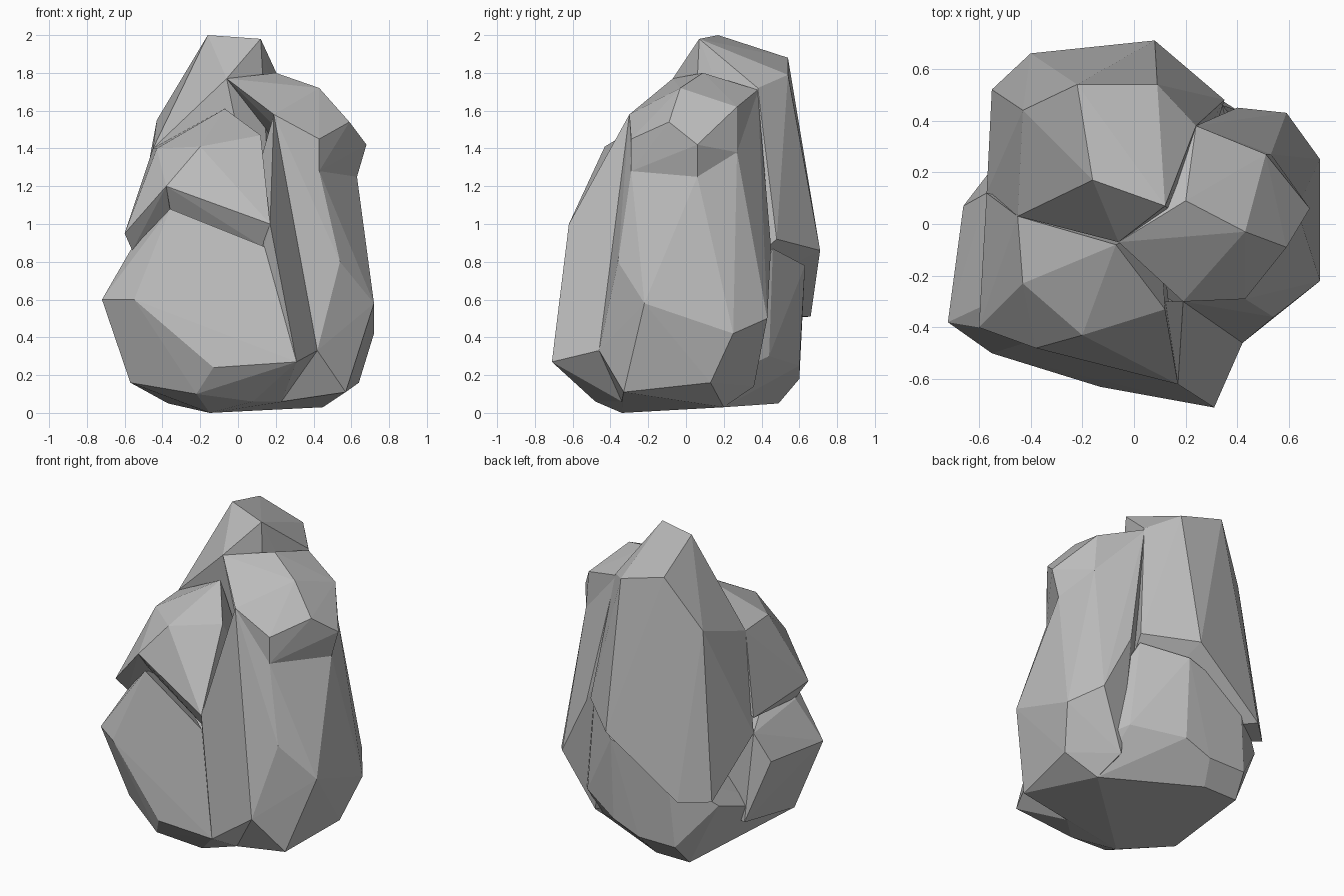
import bpy
import bmesh
from mathutils import Vector

default_cube = bpy.data.objects.get("Cube")
if default_cube:
    bpy.data.objects.remove(default_cube, do_unlink=True)


def make_material(name, value):
    material = bpy.data.materials.new(name)
    material.use_nodes = True
    colour = (value, value, value, 1)
    material.diffuse_color = colour
    shader = material.node_tree.nodes["Principled BSDF"]
    shader.inputs["Base Color"].default_value = colour
    shader.inputs["Roughness"].default_value = 0.9
    return material


stone_grey = make_material("stone grey", 0.5)


def make_boulder(name, *corner_groups):
    """Wrap a faceted convex boulder around a few groups of corners."""
    mesh = bpy.data.meshes.new(name)
    bm = bmesh.new()
    for group in corner_groups:
        for corner in group:
            bm.verts.new(Vector(corner))
    result = bmesh.ops.convex_hull(bm, input=bm.verts[:])
    unused = set(result["geom_interior"]) | set(result["geom_unused"])
    loose = [item for item in unused if isinstance(item, bmesh.types.BMVert)]
    bmesh.ops.delete(bm, geom=loose, context="VERTS")
    # Merge nearly coplanar triangles into broad flat facets
    bmesh.ops.dissolve_limit(bm, angle_limit=0.03,
                             verts=bm.verts[:], edges=bm.edges[:])
    bmesh.ops.recalc_face_normals(bm, faces=bm.faces[:])
    bm.to_mesh(mesh)
    bm.free()
    mesh.materials.append(stone_grey)
    boulder = bpy.data.objects.new(name, mesh)
    bpy.context.collection.objects.link(boulder)
    return boulder


# Corners where neighbouring boulders meet
saddle = (-.06, -.07, 1.77)
notch = (.19, -.3, 1.58)
cleft_foot = (.42, -.46, .33)
front_toe = (.31, -.71, .27)
inner_toe = (.23, -.34, .06)
outer_toe = (.57, -.33, .11)
lip_peak = (-.38, -.48, 1.2)
lip_end = (.17, -.62, 1)
ledge_peak = (-.36, -.44, 1.08)
ledge_end = (.14, -.57, .88)
left_crest = [(-.45, .03, 1.4), (-.43, -.23, 1.4)]

# Tall boulder at the back: summit, shoulders, foot
summit = [(-.16, .17, 2), (.12, .07, 1.98),
          (-.22, .54, 1.88), (.09, .54, 1.79)]
shoulders = [(-.43, .44, 1.55), (-.45, .03, 1.4),
             saddle, (.24, .38, 1.72)]
foot = [(.35, .48, .92), (.08, .71, .86), (-.4, .66, .51),
        (-.55, .52, .5), (-.57, .12, .8), (.2, 0, .5)]
make_boulder("back_boulder", summit, shoulders, foot)

# Side boulder: overhanging cap on a broad body
cap_top = [saddle, notch, (.2, .09, 1.8), (.24, .38, 1.71),
           (.43, -.03, 1.72), (.51, .27, 1.62)]
cap_rim = [(.59, -.09, 1.54), (.68, .06, 1.42), (.43, -.29, 1.45)]
neck = [(.43, -.29, 1.28), (.63, .06, 1.25),
        (.53, .27, 1.38), (.25, .38, 1.3)]
make_boulder("side_cap", cap_top, cap_rim, neck)

waist = [(.54, -.36, .8), (.72, -.22, .58), (.72, .25, .42),
         (.59, .43, .5), (.4, .45, .88), cleft_foot]
foot = [outer_toe, inner_toe, (.64, .13, .16),
        (.45, .2, .03), (.4, .36, .14)]
make_boulder("side_body", [notch, (.24, .38, 1.7)], neck, waist, foot)

# Middle boulder: two wedges forming a peaked, overhanging lip
make_boulder("middle_left_wedge", left_crest,
             [lip_peak, (-.6, -.4, .95), (-.57, .12, .9)],
             [(-.36, -.38, 1.08), (-.56, -.33, .86), (0, 0, 1.2)])
make_boulder("middle_right_wedge", left_crest,
             [(-.07, -.08, 1.61), (-.2, -.43, 1.41), (.12, -.33, 1.47)],
             [lip_peak, lip_end],
             [(.13, -.53, .88), (-.36, -.4, 1.08), (.1, 0, 1)])

# Wall of the cleft between the front slab and the side boulder
make_boulder("cleft_wall", [notch, lip_end, ledge_end],
             [front_toe, cleft_foot, inner_toe],
             [(.08, -.3, 1.2), (.1, -.3, .2)])

# Front slab: ledge, belly and base
ledge = [ledge_peak, ledge_end, (-.57, -.31, .86), (-.57, .12, .8)]
belly = [(-.72, -.38, .6), (-.55, -.5, .6), (-.66, .07, .62),
         (-.13, -.63, .24), front_toe]
base = [(-.57, -.3, .16), (-.22, -.52, .1), (-.15, -.34, 0),
        (.08, -.48, .06), inner_toe, (-.56, .2, .25)]
make_boulder("front_slab", ledge, belly, base)

# Low boulder filling the foot of the pile
upper = [(.1, .63, .78), (.34, .46, .87), (-.3, .62, .65),
         (-.55, .45, .45)]
lower = [(-.08, .6, .18), (-.34, .6, .18), (.1, .6, .25),
         (.4, .44, .3), (.64, .13, .16), (-.57, -.3, .16), outer_toe]
ground = [(-.13, .49, .05), (-.37, .49, .05), (.45, .2, .03),
          (-.15, -.34, 0), inner_toe]
make_boulder("base_boulder", upper, lower, ground)
